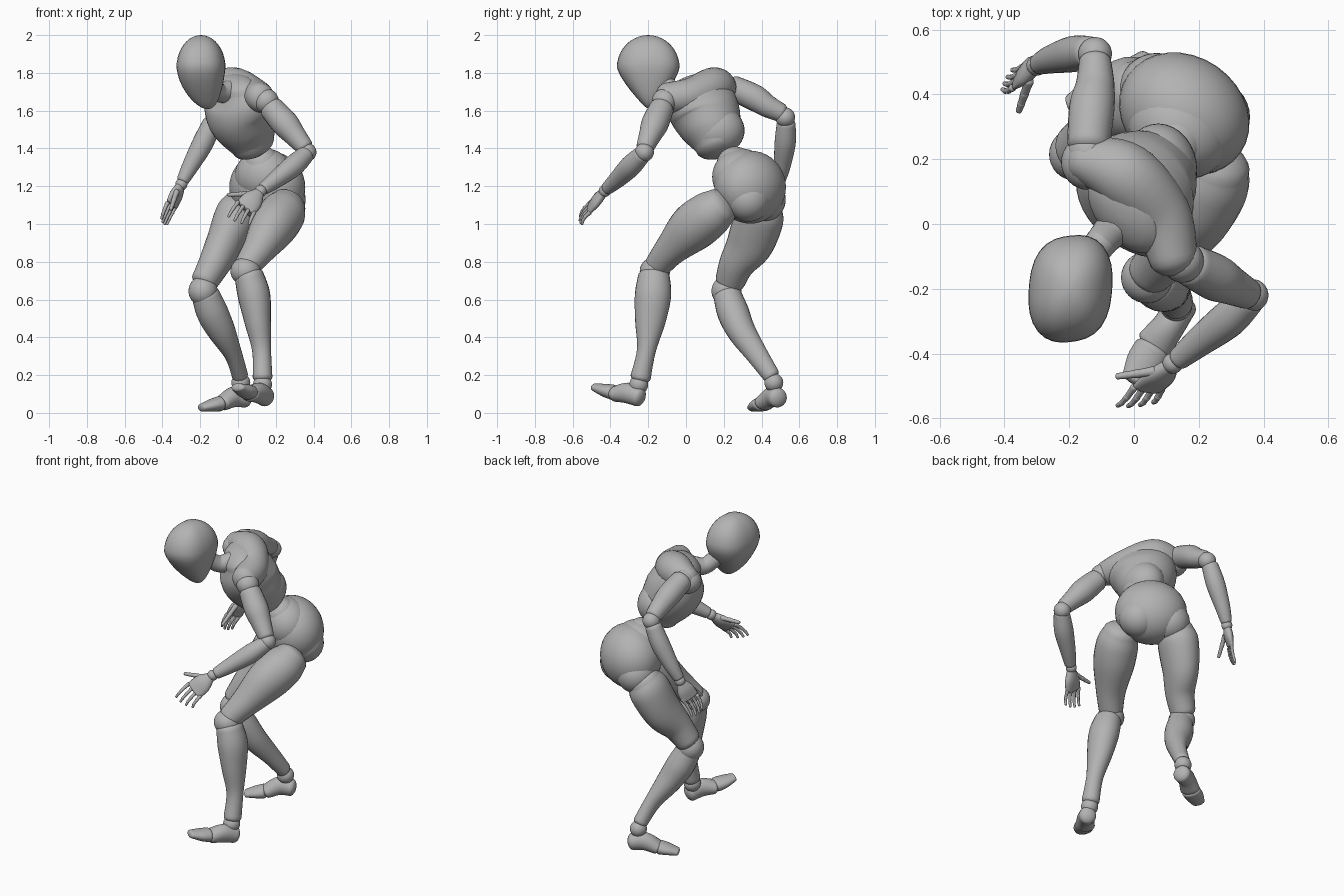
import bpy, bmesh, math
from mathutils import Vector, Matrix

cube = bpy.data.objects.get("Cube")
if cube:
    bpy.data.objects.remove(cube)

grey = bpy.data.materials.new("matte_grey")
grey.use_nodes = True
grey.diffuse_color = (0.45, 0.45, 0.45, 1)
grey.node_tree.nodes["Principled BSDF"].inputs["Base Color"].default_value = grey.diffuse_color


def finish(name, bm):
    """Turn a bmesh into a smooth grey object."""
    bmesh.ops.recalc_face_normals(bm, faces=bm.faces)
    for face in bm.faces:
        face.smooth = True
    mesh = bpy.data.meshes.new(name)
    bm.to_mesh(mesh)
    bm.free()
    mesh.materials.append(grey)
    obj = bpy.data.objects.new(name, mesh)
    bpy.context.collection.objects.link(obj)
    return obj


def ball(name, centre, radii, turn=0.0):
    """Ellipsoid, turned about the vertical axis."""
    if not isinstance(radii, tuple):
        radii = (radii, radii, radii)
    bm = bmesh.new()
    bmesh.ops.create_uvsphere(bm, u_segments=32, v_segments=20, radius=1)
    place = Matrix.Translation(centre) @ Matrix.Rotation(math.radians(turn), 4, "Z")
    bmesh.ops.transform(bm, matrix=place @ Matrix.Diagonal((*radii, 1)), verts=bm.verts)
    return finish(name, bm)


def spline(a, b, c, d, t):
    """Catmull-Rom step between stations b and c."""
    return [0.5 * (2 * q + (r - p) * t + (2 * p - 5 * q + 4 * r - s) * t * t
                   + (3 * q - p - 3 * r + s) * t ** 3)
            for p, q, r, s in zip(a, b, c, d)]


def limb(name, stations, side=(1, 0, 0), cap=0.6, steps=6, sides=24):
    """Smooth tube through (x, y, z, half width[, half depth]) with round ends."""
    keys = [tuple(s) if len(s) == 5 else tuple(s) + (s[3],) for s in stations]
    rows = []
    for i in range(len(keys) - 1):
        near = [keys[max(i - 1, 0)], keys[i], keys[i + 1], keys[min(i + 2, len(keys) - 1)]]
        rows += [spline(*near, k / steps) for k in range(steps)]
    rows.append(list(keys[-1]))

    def dome(row, outward):
        reach = outward.normalized() * cap * min(row[3], row[4])
        out = []
        for k in range(1, 6):
            angle = k * math.pi / 10.5
            spot = Vector(row[:3]) + reach * math.sin(angle)
            out.append([*spot, row[3] * math.cos(angle), row[4] * math.cos(angle)])
        return out

    first, second = Vector(rows[0][:3]), Vector(rows[1][:3])
    last, before = Vector(rows[-1][:3]), Vector(rows[-2][:3])
    rows = dome(rows[0], first - second)[::-1] + rows + dome(rows[-1], last - before)
    bm = bmesh.new()
    rings = []
    for i, row in enumerate(rows):
        ahead = Vector(rows[min(i + 1, len(rows) - 1)][:3])
        along = (ahead - Vector(rows[max(i - 1, 0)][:3])).normalized()
        wide = Vector(side) - along * along.dot(Vector(side))
        wide.normalize()
        deep = along.cross(wide)
        turns = [math.tau * k / sides for k in range(sides)]
        rings.append([bm.verts.new(Vector(row[:3]) + wide * row[3] * math.cos(a)
                                   + deep * row[4] * math.sin(a)) for a in turns])
    for lower, upper in zip(rings, rings[1:]):
        for k in range(sides):
            n = (k + 1) % sides
            bm.faces.new((lower[k], lower[n], upper[n], upper[k]))
    bm.faces.new(rings[0])
    bm.faces.new(rings[-1])
    return finish(name, bm)


def hand(name, wrist, knuckles, tips, thumb):
    """Flat palm, four three-part fingers and a thumb."""
    wrist = Vector(wrist)
    k0, k1 = map(Vector, knuckles)
    t0, t1 = map(Vector, tips)
    middle = (k0 + k1) / 2
    across = k1 - k0
    half = across.length / 2
    ball(name + "_wrist", wrist, 0.032)
    limb(name + "_palm", [(*wrist.lerp(middle, 0.15), 0.032, 0.024),
                          (*wrist.lerp(middle, 0.55), half + 0.006, 0.026),
                          (*middle, half + 0.008, 0.016)], across, sides=16)

    def finger(label, base, tip, thick, bow):
        points = [base.lerp(tip, f) for f in (0, 0.42, 0.75, 1)]
        points[1] += bow
        points[2] += bow
        for j, (a, b) in enumerate(zip(points, points[1:])):
            r = thick * (1 - 0.12 * j)
            limb(f"{label}_part_{j + 1}", [(*a, r), (*a.lerp(b, 0.5), r * 0.85), (*b, r * 0.8)],
                 across, 0.8, 2, 10)

    for i in range(4):
        f = i / 3
        tip = t0.lerp(t1, f) + (t0 + t1 - k0 - k1) * 0.06 * math.sin(math.pi * f)
        finger(f"{name}_finger_{i + 1}", k0.lerp(k1, f), tip, 0.012, Vector((0, -0.006, 0.004)))
    finger(name + "_thumb", Vector(thumb[0]), Vector(thumb[1]), 0.016, Vector())


# Head: a squarish egg narrowing to the chin
head = ball("head", (0, 0, 0), (0.128, 0.166, 0.2), -10)
for v in head.data.vertices:
    flat = math.hypot(v.co.x / 0.128, v.co.y / 0.166)
    if flat > 0.01:
        bulge = abs(v.co.x / 0.128 / flat) ** 2.5 + abs(v.co.y / 0.166 / flat) ** 2.5
        v.co.x *= bulge ** -0.4
        v.co.y *= bulge ** -0.4
    if v.co.z < 0:
        t = -v.co.z / 0.2
        v.co.x = v.co.x * (1 - 0.18 * t) + 0.035 * t * t
        v.co.y = v.co.y * (1 - 0.58 * t ** 1.2) + 0.01 * t
        v.co.z *= 1.1
    else:
        v.co.z *= 0.86
head.data.transform(Matrix.Translation((-0.196, -0.2, 1.828)))
limb("neck", [(-0.05, 0.0, 1.7, 0.06), (-0.1, -0.055, 1.695, 0.05), (-0.14, -0.11, 1.74, 0.05)])

# Torso: twisted ribcage, broad shoulder yoke and waist
limb("ribcage", [(0.08, 0.16, 1.42, 0.11, 0.12), (0.05, 0.14, 1.49, 0.155, 0.155),
                 (0.01, 0.105, 1.58, 0.19, 0.173), (-0.005, 0.065, 1.665, 0.2, 0.148),
                 (-0.025, 0.035, 1.725, 0.15, 0.095)], (0.65, -0.74, -0.2), sides=36)
ball("lower_ribs", (0.075, 0.165, 1.495), (0.12, 0.145, 0.13))
limb("shoulder_yoke", [(-0.15, 0.2, 1.715, 0.075, 0.07), (-0.03, 0.15, 1.725, 0.105, 0.105),
                       (0.08, 0.03, 1.68, 0.095, 0.095), (0.12, -0.1, 1.67, 0.08, 0.075)],
     (-0.4, -0.45, 0.8), 0.8)
ball("right_shoulder_cap", (-0.14, 0.19, 1.7), (0.085, 0.085, 0.075))
ball("waist", (0.13, 0.26, 1.31), 0.1)

# Pelvis: belly ball, hip shell and buttocks
ball("belly", (0.14, 0.29, 1.25), (0.165, 0.145, 0.15), -35)
ball("hip_shell", (0.155, 0.34, 1.195), (0.212, 0.178, 0.193), -35)
for side, spot in (("right", (0.07, 0.41, 1.13)), ("left", (0.24, 0.33, 1.13))):
    ball(side + "_buttock", spot, 0.118)

# Left leg, stepping forward
limb("left_thigh", [(0.255, 0.18, 1.09, 0.105), (0.232, 0.125, 1.05, 0.124),
                    (0.18, 0.03, 0.975, 0.12, 0.127), (0.11, -0.08, 0.865, 0.088),
                    (0.05, -0.15, 0.78, 0.07)])
ball("left_knee", (0.04, -0.165, 0.75), (0.08, 0.08, 0.075))
limb("left_shin", [(0.06, -0.17, 0.72, 0.078, 0.085), (0.085, -0.175, 0.62, 0.086, 0.096),
                   (0.105, -0.19, 0.48, 0.07, 0.08), (0.125, -0.21, 0.33, 0.05, 0.05),
                   (0.13, -0.24, 0.19, 0.052, 0.054)])
ball("left_ankle", (0.13, -0.25, 0.15), 0.05)
limb("left_foot", [(0.145, -0.25, 0.085, 0.05, 0.052), (0.11, -0.31, 0.105, 0.05, 0.055),
                   (0.065, -0.37, 0.1, 0.058, 0.042)], (0.85, -0.5, 0))
limb("left_toes", [(0.055, -0.39, 0.11, 0.057, 0.04), (0.03, -0.43, 0.12, 0.056, 0.034),
                   (0.0, -0.48, 0.135, 0.04, 0.022)], (0.85, -0.5, 0))

# Right leg, trailing behind
limb("right_thigh", [(0.02, 0.41, 1.1, 0.1), (-0.01, 0.39, 1.04, 0.115, 0.13),
                     (-0.07, 0.34, 0.9, 0.1, 0.125), (-0.125, 0.27, 0.79, 0.085, 0.095),
                     (-0.175, 0.235, 0.7, 0.073, 0.08)])
ball("right_knee", (-0.185, 0.215, 0.645), (0.077, 0.08, 0.08))
limb("right_shin", [(-0.17, 0.22, 0.62, 0.075, 0.075), (-0.135, 0.25, 0.53, 0.084, 0.084),
                    (-0.085, 0.295, 0.43, 0.073, 0.075), (-0.025, 0.375, 0.31, 0.047, 0.058),
                    (0.01, 0.45, 0.2, 0.043, 0.046)])
ball("right_ankle", (0.015, 0.465, 0.16), 0.05)
limb("right_foot", [(0.04, 0.485, 0.08, 0.052, 0.052), (-0.02, 0.455, 0.085, 0.05, 0.055),
                    (-0.08, 0.415, 0.053, 0.058, 0.042)], (0.5, -0.85, 0))
limb("right_toes", [(-0.1, 0.405, 0.048, 0.057, 0.04), (-0.14, 0.385, 0.04, 0.056, 0.033),
                    (-0.19, 0.36, 0.028, 0.04, 0.022)], (0.5, -0.85, 0))

# Left arm, reaching across the front
ball("left_shoulder", (0.15, -0.115, 1.65), 0.066)
limb("left_upper_arm", [(0.18, -0.13, 1.61, 0.066), (0.25, -0.165, 1.53, 0.072),
                        (0.3, -0.19, 1.47, 0.06), (0.35, -0.215, 1.41, 0.048)])
ball("left_elbow", (0.365, -0.22, 1.38), 0.05)
limb("left_forearm", [(0.355, -0.235, 1.365, 0.048), (0.29, -0.295, 1.305, 0.057),
                      (0.2, -0.365, 1.235, 0.046), (0.14, -0.415, 1.19, 0.035)], (0, 0, 1))
hand("left_hand", (0.12, -0.43, 1.175), ((0.0, -0.505, 1.115), (0.085, -0.51, 1.06)),
     ((-0.05, -0.56, 1.04), (0.06, -0.55, 1.0)), ((0.06, -0.455, 1.16), (-0.05, -0.47, 1.155)))

# Right arm, swung back
ball("right_shoulder", (-0.14, 0.22, 1.72), 0.064)
limb("right_upper_arm", [(-0.14, 0.25, 1.72, 0.066), (-0.13, 0.36, 1.67, 0.07),
                         (-0.12, 0.43, 1.625, 0.06), (-0.12, 0.5, 1.59, 0.05)])
ball("right_elbow", (-0.12, 0.525, 1.565), 0.052)
limb("right_forearm", [(-0.14, 0.53, 1.53, 0.05), (-0.185, 0.525, 1.43, 0.056),
                       (-0.25, 0.51, 1.31, 0.045), (-0.29, 0.495, 1.235, 0.034)], (0, 1, 0))
hand("right_hand", (-0.3, 0.49, 1.21), ((-0.375, 0.42, 1.11), (-0.325, 0.5, 1.1)),
     ((-0.405, 0.415, 1.03), (-0.375, 0.475, 1.0)), ((-0.325, 0.44, 1.17), (-0.355, 0.35, 1.08)))
